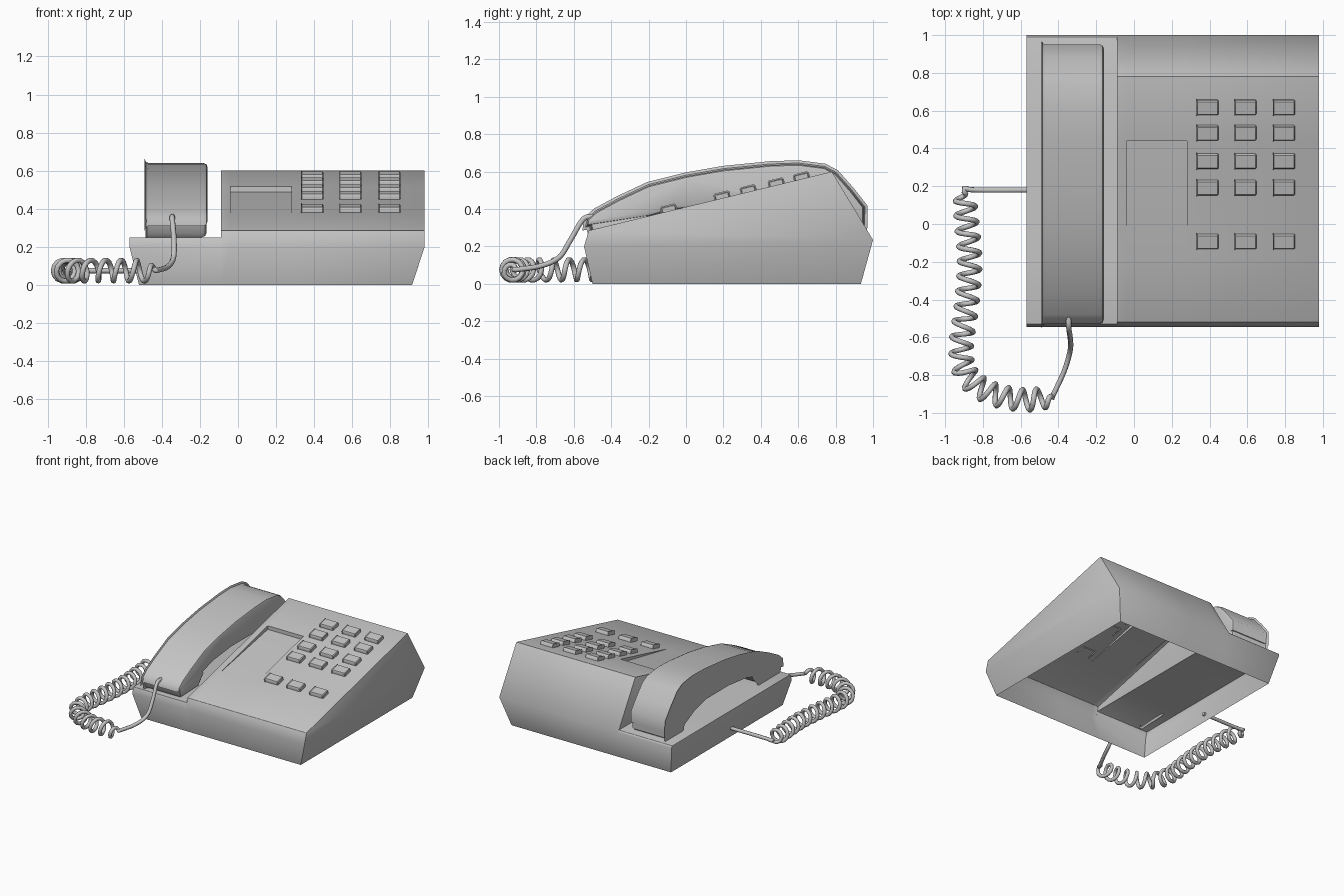
import bpy, bmesh, math
from mathutils import Vector

if "Cube" in bpy.data.objects:
    bpy.data.objects.remove(bpy.data.objects["Cube"], do_unlink=True)

grey = bpy.data.materials.new("plastic_grey")
grey.use_nodes = True
colour = (0.55, 0.55, 0.55, 1)
grey.diffuse_color = colour
grey.node_tree.nodes["Principled BSDF"].inputs["Base Color"].default_value = colour


def slope(y):
    """Height of the sloping top panel."""
    return 0.285 + (y + 0.52) * 0.315 / 1.3


def finish(name, bm, angle=40):
    bmesh.ops.recalc_face_normals(bm, faces=bm.faces)
    mesh = bpy.data.meshes.new(name)
    bm.to_mesh(mesh)
    bm.free()
    obj = bpy.data.objects.new(name, mesh)
    bpy.context.collection.objects.link(obj)
    mesh.materials.append(grey)
    bpy.ops.object.select_all(action='DESELECT')
    obj.select_set(True)
    bpy.context.view_layer.objects.active = obj
    bpy.ops.object.shade_smooth_by_angle(angle=math.radians(angle))
    return obj


def prism(name, profile, x0, x1, bevel, segments=1):
    """Side profile extruded across x, with its two rims bevelled."""
    bm = bmesh.new()
    ends = [[bm.verts.new((x, y, z)) for y, z in profile] for x in (x0, x1)]
    caps = [bm.faces.new(ring) for ring in ends]
    n = len(profile)
    for i in range(n):
        j = (i + 1) % n
        bm.faces.new((ends[0][i], ends[0][j], ends[1][j], ends[1][i]))
    bm.normal_update()
    rims = [e for cap in caps for e in cap.edges]
    bmesh.ops.bevel(bm, geom=rims, offset=bevel, segments=segments,
                    profile=0.5, affect='EDGES', clamp_overlap=True)
    return finish(name, bm)


# Housing: side profiles lofted across x, open underneath
FRONT, BACK = -0.17, 0.44          # ends of the card recess
low = [(-0.5, 0), (-0.545, 0.2), (-0.53, 0.25), (FRONT, 0.25),
       (BACK, 0.25), (0.99, 0.25), (1.0, 0.235), (0.935, 0)]
high = [low[0], low[1], (-0.52, slope(-0.52)), (FRONT, slope(FRONT)),
        (BACK, slope(BACK)), (0.78, slope(0.78)), low[6], low[7]]
stations = [(-0.57, low), (-0.09, low), (-0.09, high),
            (-0.04, high), (0.28, high), (0.98, high)]
bm = bmesh.new()
rings = []
for x, profile in stations:
    rings.append([bm.verts.new((max(-0.52, min(0.915, x)) if z == 0 else x, y, z))
                  for y, z in profile])
for a, b in zip(rings, rings[1:]):
    for i in range(len(a) - 1):
        bm.faces.new((a[i], a[i + 1], b[i + 1], b[i]))
for ring in (rings[0], rings[-1]):
    bm.faces.new((ring[0], ring[1], ring[6], ring[7]))
    bm.faces.new(ring[1:7])
bmesh.ops.remove_doubles(bm, verts=bm.verts, dist=0.0001)
bmesh.ops.recalc_face_normals(bm, faces=bm.faces)
sharp = [e for e in bm.edges if e.calc_face_angle(0) > math.radians(50)]
bmesh.ops.bevel(bm, geom=sharp, offset=0.008, segments=2, profile=0.5,
                affect='EDGES', clamp_overlap=True)

# Card recess: floor flush at the front and sunk at the back
middle = Vector((0.12, (FRONT + BACK) / 2, slope((FRONT + BACK) / 2)))
panel = min(bm.faces, key=lambda f: (f.calc_center_median() - middle).length)
corners = sorted(panel.verts, key=lambda v: (round(v.co.y, 2), v.co.x))
f0, f1, b0, b1 = corners
bm.faces.remove(panel)
d0, d1 = [bm.verts.new(v.co - Vector((0, 0, 0.03))) for v in (b0, b1)]
for face in ((f0, f1, d1, d0), (d0, d1, b1, b0), (f0, d0, b0), (f1, b1, d1)):
    bm.faces.new(face)
finish("housing", bm, 50)

# Keys
tilt = math.atan(0.315 / 1.3)
along = Vector((math.cos(tilt), math.sin(tilt)))
up = Vector((-along.y, along.x))
for row, y in enumerate((0.62, 0.485, 0.335, 0.195, -0.09)):
    base = Vector((y, slope(y)))
    profile = [base + along * s + up * h for s, h in
               ((-0.039, -0.006), (0.039, -0.006), (0.039, 0.022),
                (0.034, 0.028), (-0.034, 0.028), (-0.039, 0.022))]
    for col, x in enumerate((0.39, 0.59, 0.795)):
        prism(f"key_{row + 1}_{col + 1}", profile, x - 0.058, x + 0.058, 0.005)

# Handset with its two end caps
handset = [(-0.53, 0.31), (-0.2, 0.36), (-0.08, 0.395), (0.15, 0.42), (0.45, 0.42),
           (0.6, 0.38), (0.72, 0.32), (0.95, 0.32), (0.95, 0.41), (0.88, 0.5),
           (0.8, 0.59), (0.74, 0.622), (0.6, 0.64), (0.45, 0.635), (0.2, 0.61),
           (0, 0.575), (-0.2, 0.525), (-0.36, 0.45), (-0.48, 0.385), (-0.525, 0.345)]
prism("handset", handset, -0.49, -0.16, 0.036, 2)
prism("mouth_cap", [(-0.515, 0.33), (-0.5, 0.27), (-0.48, 0.25), (-0.26, 0.26),
                    (-0.19, 0.34), (-0.21, 0.38)], -0.485, -0.165, 0.025, 2)
prism("ear_cap", [(0.71, 0.35), (0.76, 0.25), (0.92, 0.25), (0.942, 0.27),
                  (0.942, 0.35)], -0.485, -0.165, 0.025, 2)


# Coiled cord
def smooth_path(points, steps):
    """Catmull-Rom curve through the points."""
    p = [Vector(q) for q in points]
    p = [2 * p[0] - p[1]] + p + [2 * p[-1] - p[-2]]
    out = []
    for a, b, c, d in zip(p, p[1:], p[2:], p[3:]):
        for k in range(steps):
            t = k / steps
            out.append(0.5 * (2 * b + (c - a) * t + (2 * a - 5 * b + 4 * c - d) * t ** 2
                              + (3 * b - a - 3 * c + d) * t ** 3))
    return out + [p[-2]]


lead = smooth_path([(-0.345, -0.49, 0.36), (-0.345, -0.55, 0.345), (-0.336, -0.62, 0.23),
                    (-0.34, -0.68, 0.14), (-0.37, -0.78, 0.095), (-0.43, -0.91, 0.075)], 6)
centre = smooth_path([(-0.43, -0.92, 0.075), (-0.6, -0.93, 0.075), (-0.77, -0.89, 0.075),
                      (-0.885, -0.8, 0.075), (-0.915, -0.66, 0.075), (-0.885, -0.42, 0.075),
                      (-0.87, -0.2, 0.075), (-0.885, 0, 0.075), (-0.9, 0.17, 0.075)], 40)
lengths = [0]
for a, b in zip(centre, centre[1:]):
    lengths.append(lengths[-1] + (b - a).length)
turns, count, coil, k = 18, 18 * 14, [], 0
for i in range(count + 1):
    target = lengths[-1] * i / count
    while k < len(centre) - 2 and lengths[k + 1] < target:
        k += 1
    step = centre[k + 1] - centre[k]
    point = centre[k] + step * (target - lengths[k]) / (lengths[k + 1] - lengths[k])
    side = step.normalized().cross(Vector((0, 0, 1)))
    turn = 2 * math.pi * turns * i / count
    radius = 0.055 * min(1, i / 8, (count - i) / 8)
    coil.append(point + radius * (side * math.cos(turn) + Vector((0, 0, math.sin(turn)))))
tail = smooth_path([(-0.9, 0.19, 0.075), (-0.83, 0.18, 0.075), (-0.52, 0.18, 0.075)], 5)

curve = bpy.data.curves.new("cord", 'CURVE')
curve.dimensions = '3D'
curve.bevel_depth = 0.014
curve.bevel_resolution = 2
curve.use_fill_caps = True
spline = curve.splines.new('POLY')
path = lead + coil + tail
spline.points.add(len(path) - 1)
for dot, co in zip(spline.points, path):
    dot.co = (*co, 1)
spline.use_smooth = True
curve.materials.append(grey)
cord = bpy.data.objects.new("cord", curve)
bpy.context.collection.objects.link(cord)
